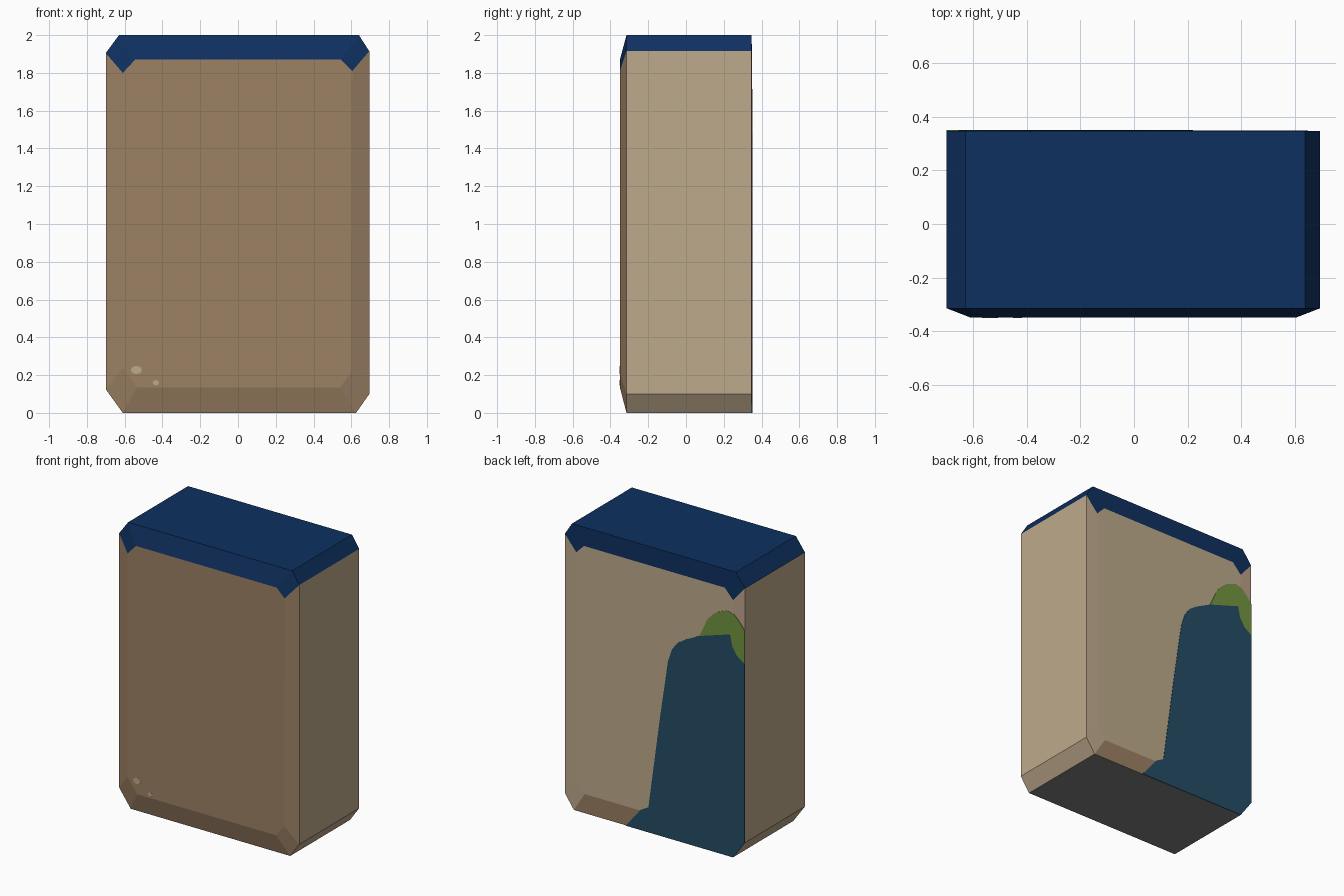
import bpy, bmesh, math

if "Cube" in bpy.data.objects:
    bpy.data.objects.remove(bpy.data.objects["Cube"])


def lin(c):
    c = c / 255
    return c / 12.92 if c <= 0.04045 else ((c + 0.055) / 1.055) ** 2.4


def material(name, r, g, b):
    m = bpy.data.materials.new(name)
    m.diffuse_color = (lin(r), lin(g), lin(b), 1)
    m.use_nodes = True
    m.node_tree.nodes["Principled BSDF"].inputs["Base Color"].default_value = m.diffuse_color
    return m


brown = material("brown", 156, 129, 100)
tan = material("tan", 190, 170, 140)
navy = material("navy", 14, 48, 96)
grey = material("grey", 125, 125, 125)
teal = material("teal", 36, 77, 101)
green = material("green", 114, 148, 64)
pink = material("pinkish tan", 192, 163, 138)
mats = [brown, tan, navy, grey, pink]
BROWN, TAN, NAVY, GREY, PINK = range(5)


def finish(name, bm, materials):
    bmesh.ops.recalc_face_normals(bm, faces=bm.faces[:])
    me = bpy.data.meshes.new(name)
    bm.to_mesh(me)
    bm.free()
    for m in materials:
        me.materials.append(m)
    ob = bpy.data.objects.new(name, me)
    bpy.context.collection.objects.link(ob)
    return ob


# Outline of the slab and of its raised panels, as (x, z) from bottom left
outer = [(-.61, 0), (.625, 0), (.695, .10), (.695, 1.915),
         (.64, 2), (-.63, 2), (-.70, 1.905), (-.70, .125)]
inner = [(-.535, .135), (.54, .135), (.6, .215), (.605, 1.81),
         (.545, 1.87), (-.545, 1.87), (-.61, 1.80), (-.61, .24)]

# Slab: four rings joined front to back, top segments navy
bm = bmesh.new()
rings = [[bm.verts.new((x, y, z)) for x, z in loop]
         for loop, y in ((inner, -.35), (outer, -.315), (outer, .347), (inner, .35))]
band_colour = [BROWN, TAN, TAN]
for b in range(3):
    for i in range(8):
        j = (i + 1) % 8
        f = bm.faces.new((rings[b][i], rings[b][j], rings[b + 1][j], rings[b + 1][i]))
        f.material_index = NAVY if i in (3, 4, 5) else band_colour[b]
        if i == 0:
            f.material_index = (BROWN, GREY, BROWN)[b]
        if b == 2 and i == 6:
            f.material_index = PINK
bm.faces.new(rings[0]).material_index = BROWN
bm.faces.new(rings[3]).material_index = TAN
finish("slab", bm, mats)


def plate(name, pts, y0, y1, mat):
    """Thin painted patch lying on the front or back."""
    bm = bmesh.new()
    a = [bm.verts.new((x, y0, z)) for x, z in pts]
    b = [bm.verts.new((x, y1, z)) for x, z in pts]
    bm.faces.new(a)
    bm.faces.new(b)
    n = len(pts)
    for i in range(n):
        j = (i + 1) % n
        bm.faces.new((a[i], a[j], b[j], b[i]))
    return finish(name, bm, [mat])


# Painted patches on the back
plate("teal_patch", [(.22, 0), (.107, .14), (.045, .175), (-.046, .835), (-.107, 1.24),
                     (-.138, 1.33), (-.18, 1.385), (-.24, 1.425), (-.35, 1.48), (-.588, 1.555),
                     (-.603, 1.478), (-.64, 1.42), (-.70, 1.377), (-.70, .125), (-.61, 0)],
      .346, .352, teal)
plate("green_patch", [(-.35, 1.48), (-.374, 1.53), (-.41, 1.61), (-.45, 1.655), (-.489, 1.685),
                      (-.565, 1.715), (-.62, 1.70), (-.66, 1.66), (-.70, 1.61), (-.70, 1.377),
                      (-.64, 1.42), (-.603, 1.478), (-.588, 1.555)],
      .346, .352, green)

# Small chips on the front
for k, (x, z, rx, rz) in enumerate([(-.538, .227, .03, .022), (-.435, .16, .017, .014)]):
    pts = [(x + rx * math.cos(a * math.pi / 4), z + rz * math.sin(a * math.pi / 4))
           for a in range(8)]
    plate("front_chip_%d" % (k + 1), pts, -.351, -.349, tan)
